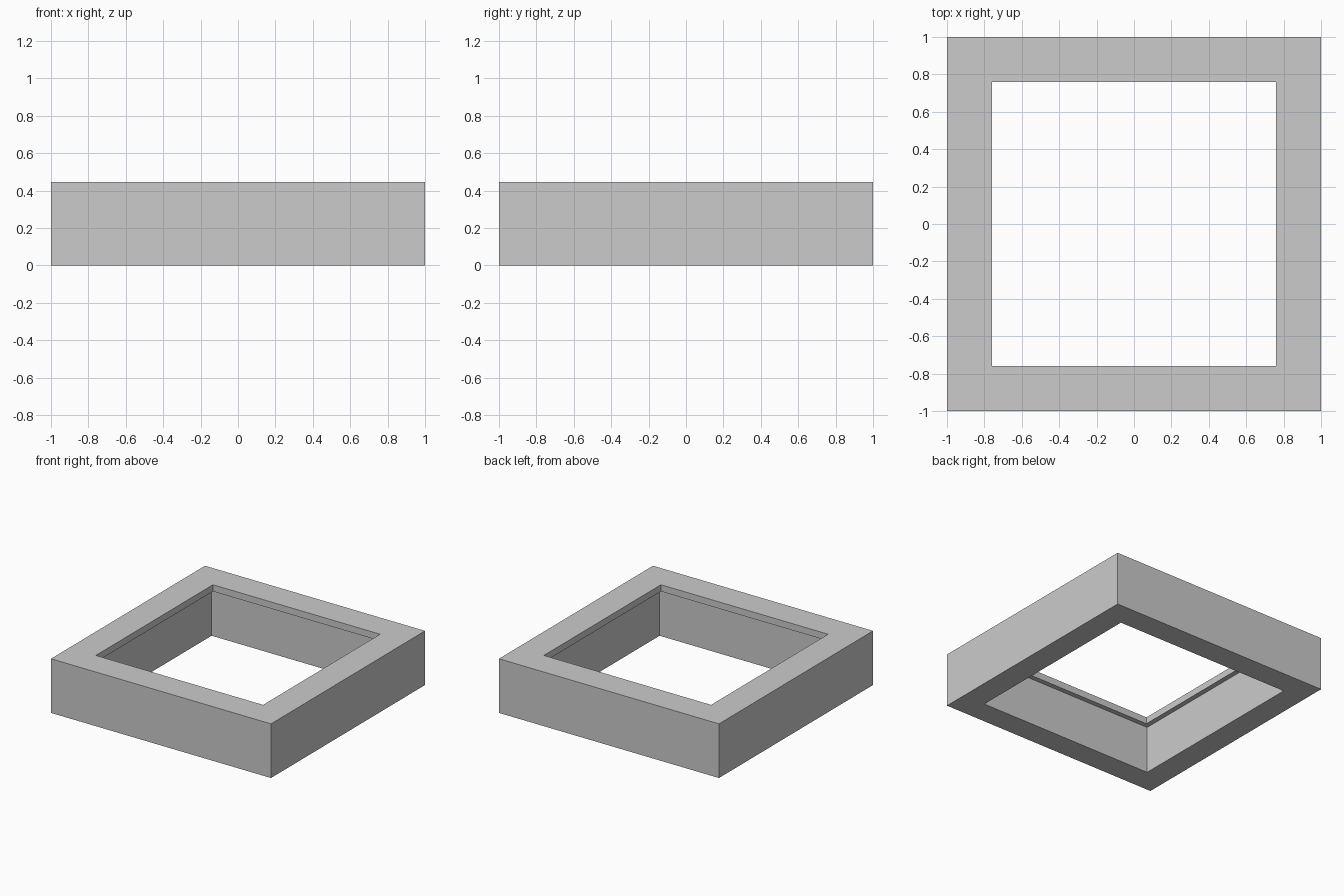
import bpy, bmesh

if "Cube" in bpy.data.objects:
    bpy.data.objects.remove(bpy.data.objects["Cube"])

# Cross-section of the frame wall: (half width, height)
profile = [(1.0, 0.0), (1.0, 0.445), (0.76, 0.445),
           (0.76, 0.39), (0.80, 0.39), (0.80, 0.0)]
corners = [(-1, -1), (1, -1), (1, 1), (-1, 1)]

# Square rings swept around the profile, with mitred corners
bm = bmesh.new()
rings = [[bm.verts.new((h * sx, h * sy, z)) for sx, sy in corners]
         for h, z in profile]
for i, a in enumerate(rings):
    b = rings[(i + 1) % len(rings)]
    for k in range(4):
        n = (k + 1) % 4
        bm.faces.new((a[k], a[n], b[n], b[k]))
bmesh.ops.recalc_face_normals(bm, faces=bm.faces[:])

mesh = bpy.data.meshes.new("square_frame")
bm.to_mesh(mesh)
bm.free()
frame = bpy.data.objects.new("square_frame", mesh)
bpy.context.collection.objects.link(frame)
